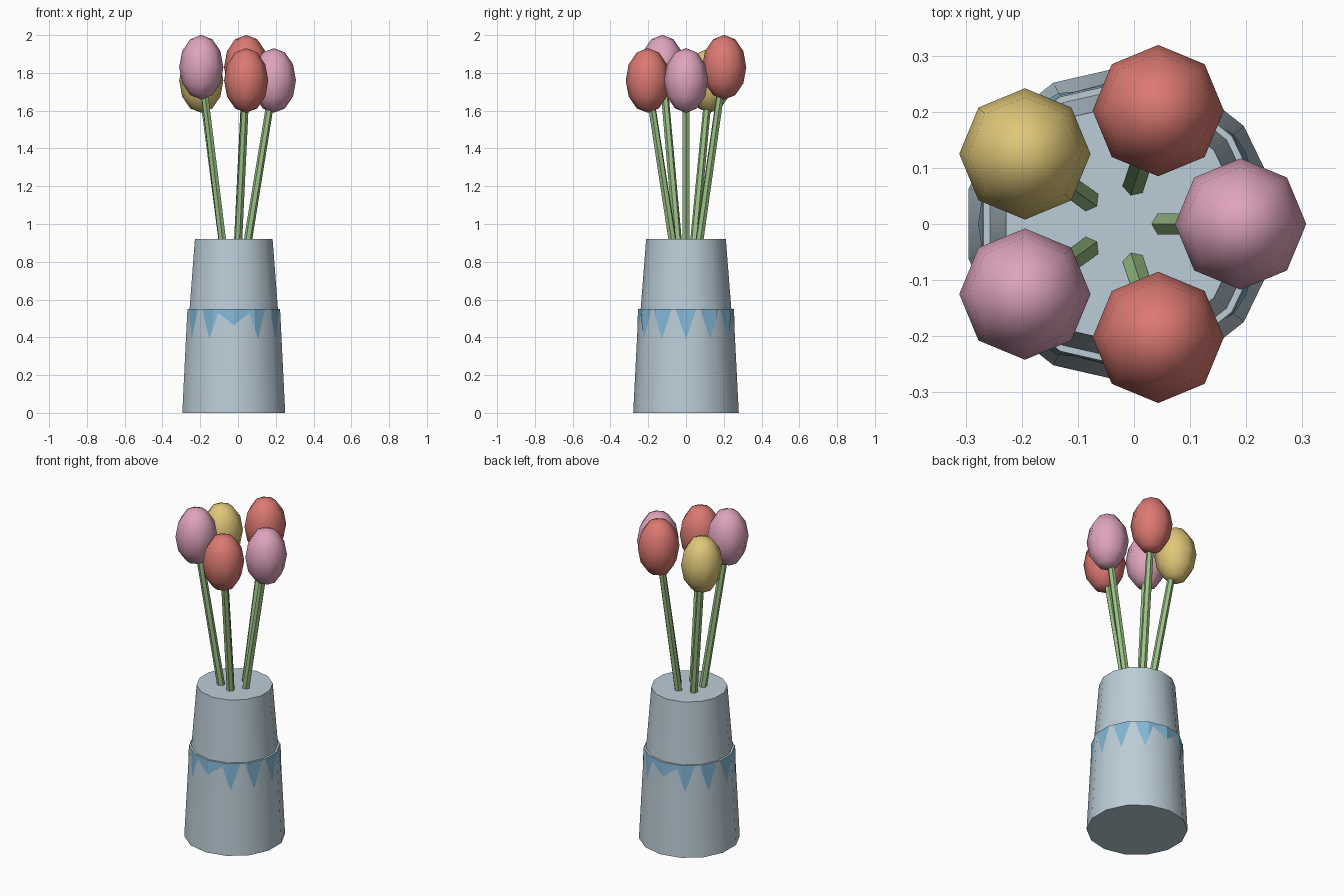
import bpy, bmesh, math
from mathutils import Vector

if "Cube" in bpy.data.objects:
    bpy.data.objects.remove(bpy.data.objects["Cube"])

CX = -0.0225          # axis of the vase
SIDES = 14
STEP = 2 * math.pi / SIDES


def material(name, rgb):
    m = bpy.data.materials.new(name)
    m.diffuse_color = (*rgb, 1)
    m.use_nodes = True
    m.node_tree.nodes["Principled BSDF"].inputs["Base Color"].default_value = m.diffuse_color
    return m


GREY = material("pale_grey_blue", (0.50, 0.61, 0.68))
BLUE = material("sky_blue", (0.22, 0.47, 0.67))
PINK = material("pink", (0.74, 0.37, 0.51))
RED = material("coral_red", (0.71, 0.19, 0.165))
YELLOW = material("yellow", (0.74, 0.57, 0.19))
GREEN = material("leaf_green", (0.33, 0.54, 0.24))


def finish(bm, name, mat, angle=None):
    me = bpy.data.meshes.new(name)
    bm.to_mesh(me)
    bm.free()
    me.materials.append(mat)
    ob = bpy.data.objects.new(name, me)
    bpy.context.collection.objects.link(ob)
    if angle is not None:
        bpy.context.view_layer.objects.active = ob
        ob.select_set(True)
        bpy.ops.object.shade_smooth_by_angle(angle=math.radians(angle))
        ob.select_set(False)
    return ob


# Vase: stepped 14-sided profile, closed at both ends
bm = bmesh.new()
rings = []
for r, z in [(0.2795, 0), (0.2516, 0.55), (0.240, 0.55), (0.211, 0.92)]:
    rings.append([bm.verts.new((CX + r * math.cos((i + .5) * STEP),
                                r * math.sin((i + .5) * STEP), z))
                  for i in range(SIDES)])
for a, b in zip(rings, rings[1:]):
    for i in range(SIDES):
        j = (i + 1) % SIDES
        bm.faces.new((a[i], a[j], b[j], b[i]))
bm.faces.new(rings[0][::-1])
bm.faces.new(rings[-1])
finish(bm, "vase", GREY, 35)


# Painted zigzag: triangles that follow the facets of the lower vase
def on_vase(t, z):
    local = (t + STEP / 2) % STEP - STEP / 2
    r = 0.2795 - (0.2795 - 0.2516) * z / 0.55 + 0.002
    r *= math.cos(STEP / 2) / math.cos(local)
    return CX + r * math.cos(t), r * math.sin(t), z


bm = bmesh.new()
for k in range(12):
    mid = k * math.pi / 6
    wide = k in (3, 9)                       # broad shallow points front and back
    half = STEP if wide else math.radians(12.5)
    depth = 0.085 if wide else 0.16
    corners = [(i + .5) * STEP for i in range(-1, SIDES + 2)]
    ts = [mid - half, mid, mid + half]
    ts += [c for c in corners
           if abs(c - mid) < half - 1e-4 and abs(c - mid) > 1e-4]
    ts.sort()
    for a, b in zip(ts, ts[1:]):
        za, zb = (0.55 - depth * max(0, 1 - abs(t - mid) / half) for t in (a, b))
        pts = [on_vase(a, za), on_vase(b, zb), on_vase(b, 0.55), on_vase(a, 0.55)]
        vs = []
        for p in pts:
            if not any((Vector(p) - v.co).length < 1e-5 for v in vs):
                vs.append(bm.verts.new(p))
        if len(vs) > 2:
            bm.faces.new(vs)
finish(bm, "zigzag_band", BLUE)


# Flowers: five leaning stems with egg-shaped heads
def polar(r, t, z):
    return Vector((CX + r * math.cos(t), r * math.sin(t), z))


for i, (mat, z) in enumerate([(PINK, 1.76), (RED, 1.83), (YELLOW, 1.76),
                              (PINK, 1.83), (RED, 1.76)]):
    t = i * math.radians(72)
    base, top = polar(0.073, t, 0.90), polar(0.2125, t, z)
    axis = top - base

    bm = bmesh.new()
    bmesh.ops.create_cone(bm, cap_ends=True, segments=6, radius1=0.022,
                          radius2=0.020, depth=axis.length)
    bm.transform(axis.to_track_quat('Z', 'Y').to_matrix().to_4x4())
    bmesh.ops.translate(bm, verts=bm.verts, vec=(base + top) / 2)
    finish(bm, f"stem_{i + 1}", GREEN)

    bm = bmesh.new()
    bmesh.ops.create_uvsphere(bm, u_segments=8, v_segments=6, radius=1)
    bmesh.ops.scale(bm, verts=bm.verts, vec=(0.117, 0.117, 0.171))
    bmesh.ops.translate(bm, verts=bm.verts, vec=top)
    finish(bm, f"flower_head_{i + 1}", mat, 60)
